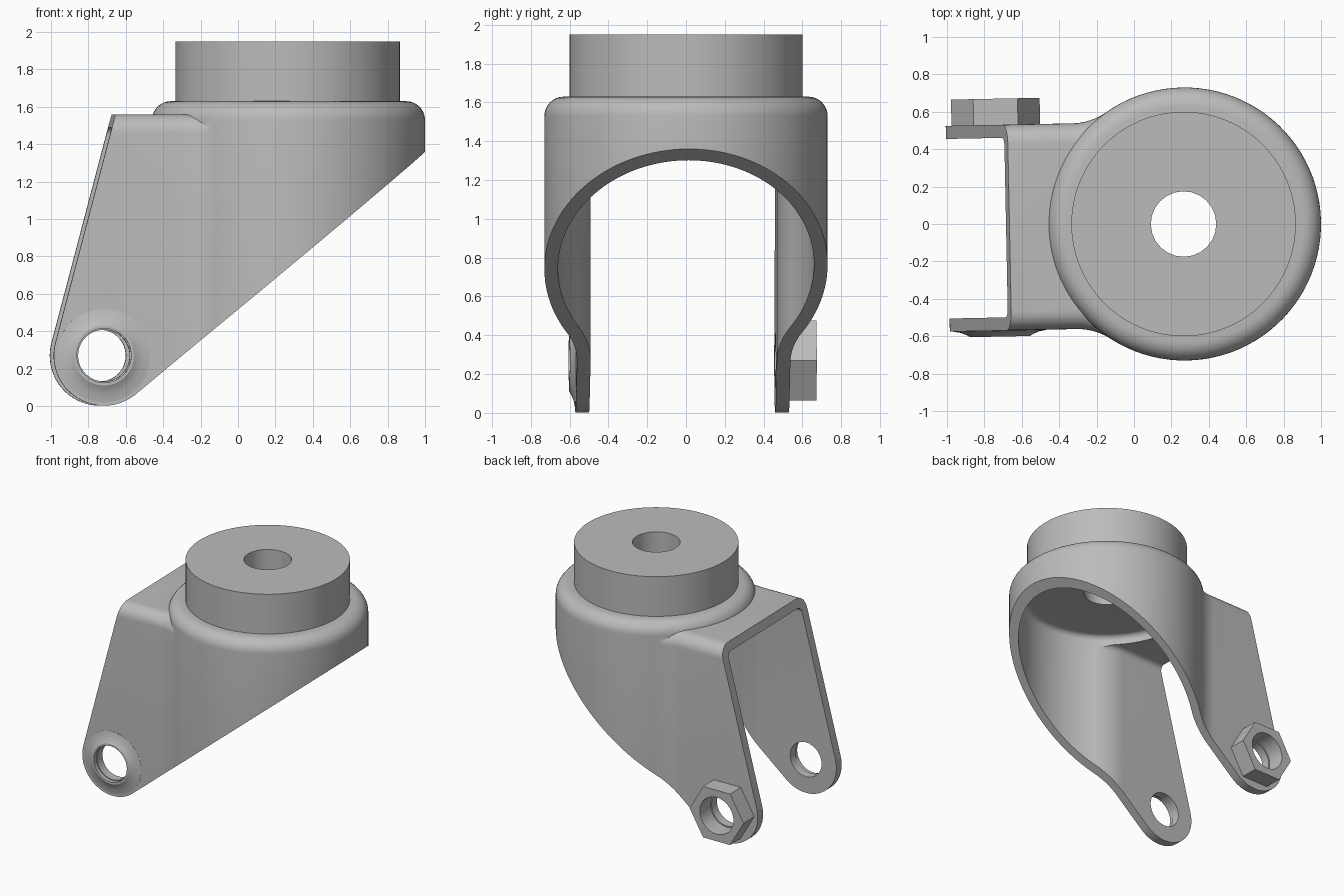
import bpy, bmesh
from math import sin, cos, pi, atan2, sqrt, radians
from mathutils import Matrix, Vector

cube = bpy.data.objects.get("Cube")
if cube:
    bpy.data.objects.remove(cube, do_unlink=True)

grey = bpy.data.materials.new("plain_grey")
grey.use_nodes = True
grey.diffuse_color = (0.5, 0.5, 0.5, 1)
grey.node_tree.nodes["Principled BSDF"].inputs["Base Color"].default_value = (0.5, 0.5, 0.5, 1)

CX, R = 0.27, 0.73           # drum axis and radius
W, F = 0.55, 0.32            # arm half width and plan fillet
WALL = 0.07
AX, AZ, AR = -0.728, 0.27, 0.268  # axle centre and arm end radius


def make(name, bm):
    bmesh.ops.recalc_face_normals(bm, faces=bm.faces)
    mesh = bpy.data.meshes.new(name)
    bm.to_mesh(mesh)
    bm.free()
    mesh.materials.append(grey)
    obj = bpy.data.objects.new(name, mesh)
    bpy.context.collection.objects.link(obj)
    return obj


def loft(name, rings, closed=False):
    """Skin a stack of equal rings, capped unless closed into a loop."""
    bm = bmesh.new()
    loops = [[bm.verts.new(p) for p in ring] for ring in rings]
    pairs = list(zip(loops, loops[1:]))
    if closed:
        pairs.append((loops[-1], loops[0]))
    else:
        bm.faces.new(loops[0])
        bm.faces.new(loops[-1])
    for a, b in pairs:
        for i in range(len(a)):
            j = (i + 1) % len(a)
            bm.faces.new((a[i], a[j], b[j], b[i]))
    return make(name, bm)


def circle(r, z, n=96):
    return [(r * cos(2 * pi * i / n), r * sin(2 * pi * i / n), z) for i in range(n)]


def boolean(target, tool, operation):
    mod = target.modifiers.new("cut", "BOOLEAN")
    mod.operation, mod.object, mod.solver = operation, tool, "EXACT"
    bpy.context.view_layer.update()
    graph = bpy.context.evaluated_depsgraph_get()
    mesh = bpy.data.meshes.new_from_object(target.evaluated_get(graph))
    target.modifiers.clear()
    target.data = mesh
    bpy.data.objects.remove(tool, do_unlink=True)


def move(obj, matrix):
    obj.data.transform(matrix)
    return obj


def rounded(inset, top, radius, bottom):
    """Inset and height pairs for a wall with a rounded top edge."""
    steps = [(inset, bottom)]
    for i in range(9):
        t = i / 8 * pi / 2
        steps.append((inset + radius * (1 - cos(t)), top - radius + radius * sin(t)))
    return steps


def arm_outline(d, z, left):
    """Plan of the channel, flaring tangentially into the drum."""
    fx = CX - sqrt((R + F) ** 2 - (W + F) ** 2)
    end = atan2(-(W + F), CX - fx)
    half = [(left, W - d)]
    for i in range(11):
        a = -pi / 2 + (end + pi / 2) * i / 10
        half.append((fx + (F + d) * cos(a), W + F + (F + d) * sin(a)))
    half.append((0.1, 0.4))
    return [(x, y, z) for x, y in half] + [(x, -y, z) for x, y in reversed(half)]


def volume(name, inset, radius, bottom, left):
    drum = loft(name, [circle(R - d, z) for d, z in rounded(inset, 1.63 - inset, radius, bottom)])
    move(drum, Matrix.Translation((CX, 0, 0)))
    arms = loft("arms", [arm_outline(d, z, left)
                         for d, z in rounded(inset, 1.56 - inset, radius, bottom)])
    boolean(drum, arms, "UNION")
    return drum


# Fork shell: hollow drum and channel, trimmed to the side profile
fork = volume("fork_shell", 0, 0.1, -0.1, -1.2)
boolean(fork, volume("cavity", WALL, 0.045, -0.3, -1.4), "DIFFERENCE")
profile = []
for i in range(33):
    a = radians(165.2 + (309.8 - 165.2) * i / 32)
    profile.append((AX + AR * cos(a), AZ + AR * sin(a)))
profile += [(1.2, 1.527), (1.2, 2), (-0.55, 2)]
boolean(fork, loft("side_trim", [[(x, y, z) for x, z in profile] for y in (-1, 1)]), "INTERSECT")

# Drilled holes: the axle and the hub bore
to_axle = Matrix.Translation((AX, 0, AZ)) @ Matrix.Rotation(pi / 2, 4, "X")
axle = move(loft("axle_hole", [circle(0.138, h, 48) for h in (-1, 1)]), to_axle)
boolean(fork, axle, "DIFFERENCE")
bore = loft("bore_hole", [circle(0.175, h, 24) for h in (1.3, 2)])
boolean(fork, move(bore, Matrix.Translation((CX - 0.005, 0, 0))), "DIFFERENCE")

# Hub ring on top of the drum
hub = loft("hub", [circle(r, z, n) for r, z, n in
                   ((0.6, 1.625, 96), (0.6, 1.95, 96))])
bore = loft("hub_bore", [circle(0.175, h, 24) for h in (1.3, 2.2)])
boolean(hub, bore, "DIFFERENCE")
move(hub, Matrix.Translation((CX - 0.005, 0, 0)))

# Raised boss on the front arm
boss_profile = ((0.145, 0.54), (0.25, 0.54), (0.25, 0.551), (0.21, 0.558),
                (0.18, 0.57), (0.16, 0.582), (0.145, 0.582))
boss = move(loft("axle_boss", [circle(r, h, 48) for r, h in boss_profile], True), to_axle)

# Hexagonal nut on the back arm
nut = loft("axle_nut", [circle(0.237, h, 6) for h in (-0.69, -0.548)])
boolean(nut, loft("nut_hole", [circle(0.148, h, 48) for h in (-1, 0)]), "DIFFERENCE")
move(nut, to_axle)

# Slight turn of the whole fork about the hub axis, then shading
pivot = Vector((CX, 0, 0))
turn = Matrix.Translation(pivot) @ Matrix.Rotation(0.02, 4, "Z") @ Matrix.Translation(-pivot)
for obj in (fork, hub, boss, nut):
    move(obj, turn)
    bpy.ops.object.select_all(action="DESELECT")
    obj.select_set(True)
    bpy.context.view_layer.objects.active = obj
    bpy.ops.object.shade_smooth_by_angle(angle=radians(30))
